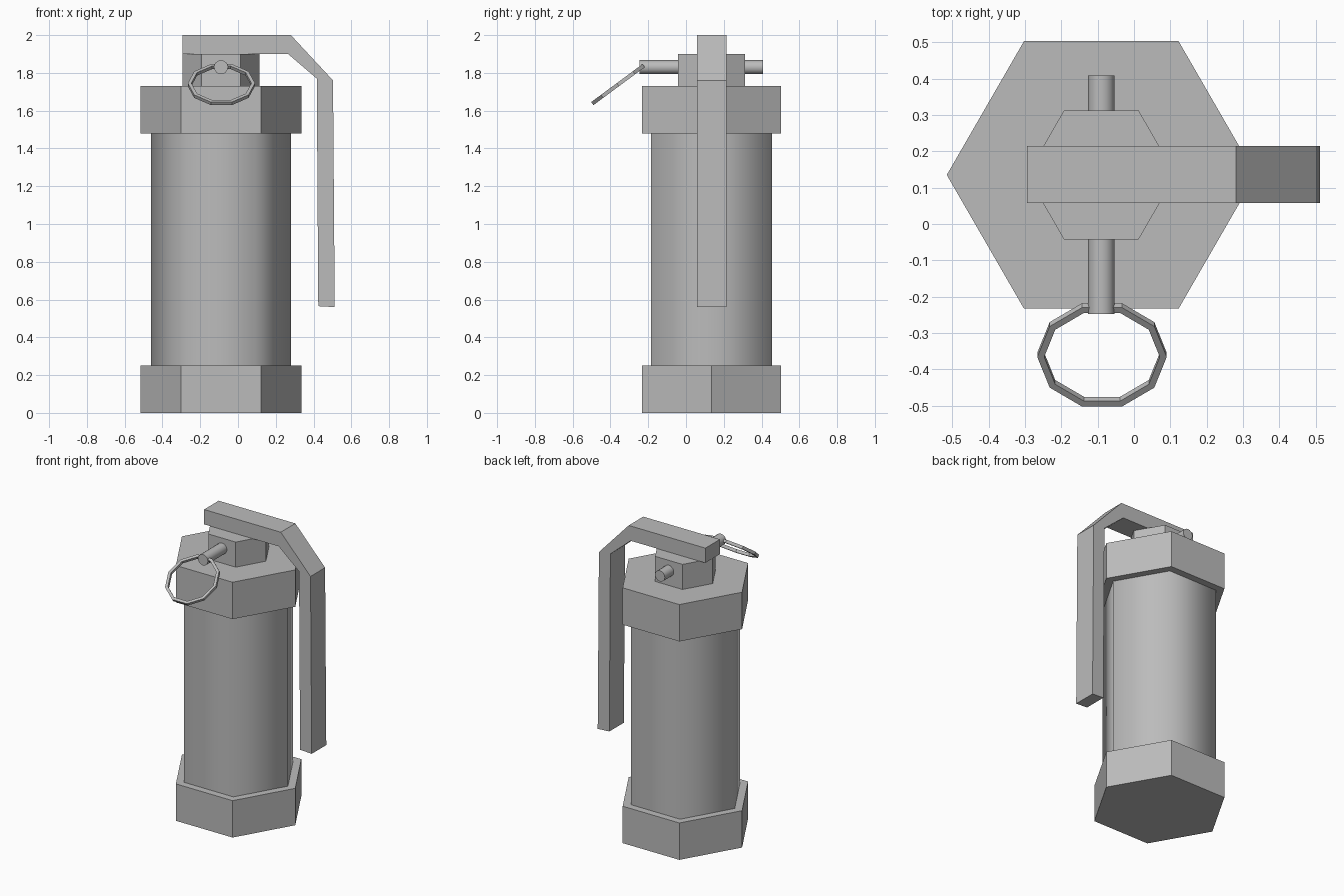
import bpy, bmesh, math
from mathutils import Matrix, Vector

cube = bpy.data.objects.get("Cube")
if cube:
    bpy.data.objects.remove(cube, do_unlink=True)

AXIS_X, AXIS_Y = -0.09, 0.135

metal = bpy.data.materials.new("plain_grey")
metal.use_nodes = True
grey = (0.5, 0.5, 0.5, 1)
metal.diffuse_color = grey
metal.node_tree.nodes["Principled BSDF"].inputs["Base Color"].default_value = grey


def finish(name, bm, smooth_angle=None):
    bmesh.ops.recalc_face_normals(bm, faces=bm.faces)
    mesh = bpy.data.meshes.new(name)
    bm.to_mesh(mesh)
    bm.free()
    mesh.materials.append(metal)
    obj = bpy.data.objects.new(name, mesh)
    bpy.context.collection.objects.link(obj)
    if smooth_angle:
        bpy.ops.object.select_all(action="DESELECT")
        obj.select_set(True)
        bpy.context.view_layer.objects.active = obj
        bpy.ops.object.shade_smooth_by_angle(angle=math.radians(smooth_angle))
    return obj


def extrude_outline(points, offset):
    """Closed solid made by sweeping a flat outline along an offset."""
    bm = bmesh.new()
    face = bm.faces.new([bm.verts.new(p) for p in points])
    swept = bmesh.ops.extrude_face_region(bm, geom=[face], use_keep_orig=True)
    moved = [v for v in swept["geom"] if isinstance(v, bmesh.types.BMVert)]
    bmesh.ops.translate(bm, verts=moved, vec=offset)
    return bm


def polygon(sides, radius):
    steps = [math.tau * i / sides for i in range(sides)]
    return [(radius * math.cos(a), radius * math.sin(a)) for a in steps]


# Upright hexagonal parts: radius, bottom, top, smoothing angle
for name, radius, low, high, smooth in (
    ("bottom_cap", 0.425, 0, 0.25, None),
    ("body", 0.37, 0.25, 1.48, 75),
    ("top_cap", 0.425, 1.48, 1.73, None),
    ("neck", 0.205, 1.73, 1.90, None),
):
    outline = [(AXIS_X + x, AXIS_Y + y, low) for x, y in polygon(6, radius)]
    finish(name, extrude_outline(outline, (0, 0, high - low)), smooth)

# Bent safety lever
lever = [(-0.295, 1.9), (-0.295, 2), (0.28, 2), (0.503, 1.76),
         (0.512, 0.56), (0.425, 0.565), (0.417, 1.77), (0.265, 1.9)]
finish("lever", extrude_outline([(x, 0.058, z) for x, z in lever], (0, 0.156, 0)))

# Cross pin through the neck
pin = [(AXIS_X + x, -0.247, 1.83 + z) for x, z in polygon(16, 0.037)]
finish("pin", extrude_outline(pin, (0, 0.655, 0)), 40)

# Ten-sided pull ring with a square section, hanging at a tilt
bm = bmesh.new()
section = [bm.verts.new(p) for p in
           ((0.159, 0, -0.01), (0.178, 0, -0.01), (0.178, 0, 0.01), (0.159, 0, 0.01))]
edges = [bm.edges.new((section[i], section[(i + 1) % 4])) for i in range(4)]
bmesh.ops.spin(bm, geom=section + edges, axis=(0, 0, 1), cent=(0, 0, 0),
               angle=math.tau, steps=10)
bmesh.ops.remove_doubles(bm, verts=bm.verts, dist=0.001)
tilt = Matrix.Rotation(math.radians(36.5), 4, "X")
bm.transform(Matrix.Translation(Vector((AXIS_X + 0.002, -0.36, 1.738))) @ tilt)
finish("pull_ring", bm)
